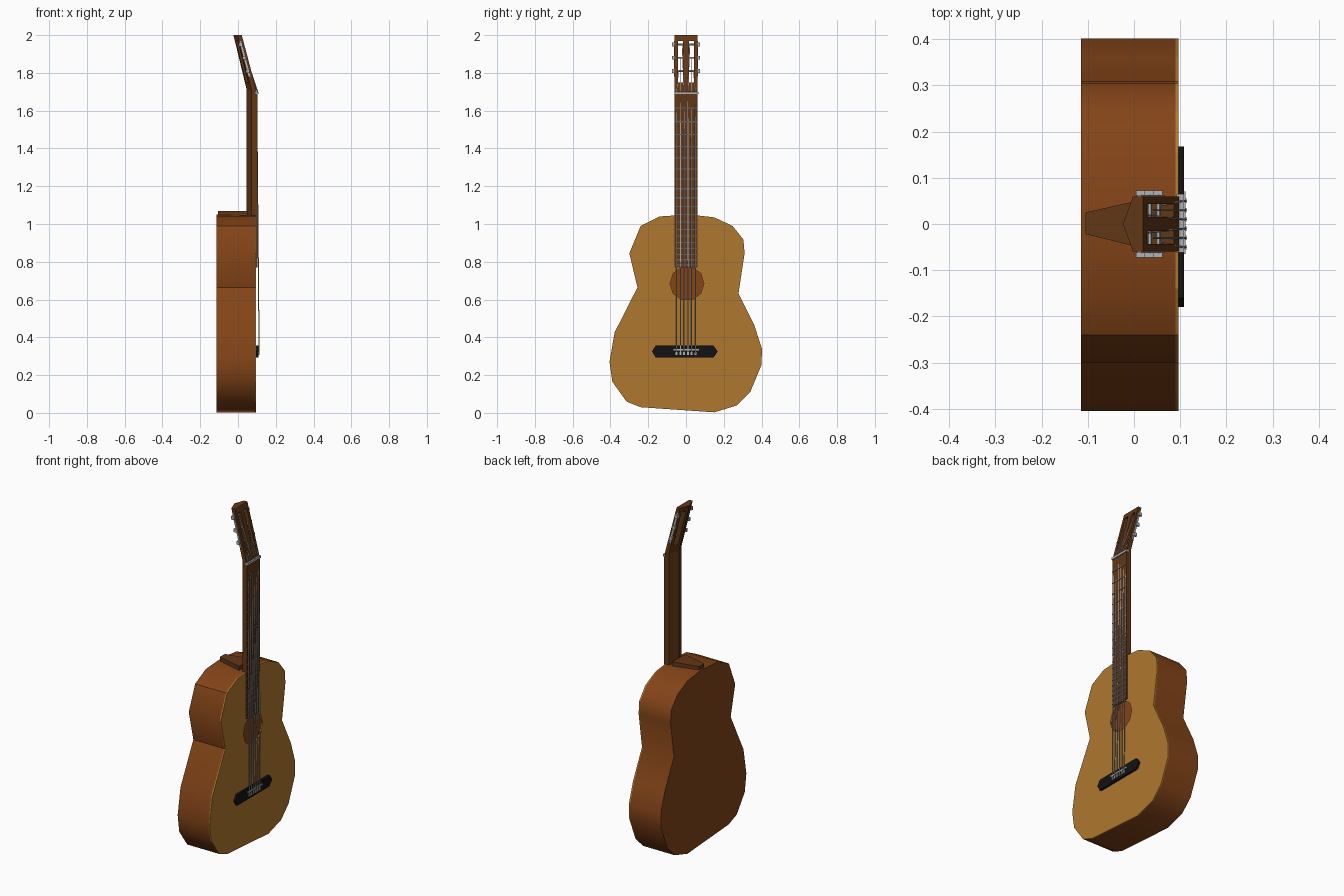
import bpy, bmesh, math
from mathutils import Vector

if "Cube" in bpy.data.objects:
    bpy.data.objects.remove(bpy.data.objects["Cube"], do_unlink=True)


def material(name, r, g, b):
    m = bpy.data.materials.new(name)
    m.use_nodes = True
    m.diffuse_color = (r, g, b, 1)
    m.node_tree.nodes["Principled BSDF"].inputs["Base Color"].default_value = (r, g, b, 1)
    return m


WOOD = material("red brown wood", .23, .058, .009)
SPRUCE = material("golden top wood", .43, .19, .028)
NECK = material("dark neck wood", .12, .038, .008)
BLACK = material("black wood", .006, .006, .006)
STEEL = material("pale metal", .45, .45, .45)
FRET = material("grey fret metal", .12, .12, .12)


def finish(name, bm, mat):
    bmesh.ops.recalc_face_normals(bm, faces=bm.faces)
    mesh = bpy.data.meshes.new(name)
    bm.to_mesh(mesh)
    bm.free()
    mesh.materials.append(mat)
    obj = bpy.data.objects.new(name, mesh)
    bpy.context.collection.objects.link(obj)
    return obj


def loft(name, rings, mat, cap_end=True):
    """Skin a list of equal-sized rings of points and cap the ends."""
    bm = bmesh.new()
    rows = [[bm.verts.new(p) for p in ring] for ring in rings]
    n = len(rows[0])
    for a, b in zip(rows, rows[1:]):
        for i in range(n):
            j = (i + 1) % n
            bm.faces.new((a[i], a[j], b[j], b[i]))
    bm.faces.new(rows[0])
    if cap_end:
        bm.faces.new(rows[-1])
    return finish(name, bm, mat)


def slab(name, outline, x0, x1, mat, cap_end=True):
    """Extrude a (y, z) outline along x."""
    return loft(name, [[(x, y, z) for y, z in outline] for x in (x0, x1)], mat, cap_end)


def box(name, x, y, z, mat):
    return slab(name, [(y[0], z[0]), (y[1], z[0]), (y[1], z[1]), (y[0], z[1])], x[0], x[1], mat)


def rod(name, start, end, radius, mat, sides=6):
    a, b = Vector(start), Vector(end)
    turn = (b - a).to_track_quat('Z', 'Y')
    ring = [turn @ Vector((radius * math.cos(t), radius * math.sin(t), 0))
            for t in (math.tau * i / sides for i in range(sides))]
    return loft(name, [[a + p for p in ring], [b + p for p in ring]], mat)


def apply_modifier(obj, kind, **settings):
    mod = obj.modifiers.new(kind.title(), kind)
    for key, value in settings.items():
        setattr(mod, key, value)
    bpy.context.view_layer.objects.active = obj
    bpy.ops.object.modifier_apply(modifier=mod.name)


def cut(obj, cutter):
    cutter.hide_render = True
    apply_modifier(obj, 'BOOLEAN', operation='DIFFERENCE', object=cutter, solver='EXACT')
    bpy.data.objects.remove(cutter, do_unlink=True)


# Body: hollow back and sides, closed by the top plate
outline = [(-.14, 1.04), (-.24, .99), (-.30, .845), (-.257, .664), (-.378, .426),
           (-.405, .27), (-.39, .165), (-.315, .06), (-.24, .03), (.15, .003),
           (.27, .04), (.34, .11), (.40, .255), (.402, .34), (.362, .463),
           (.278, .632), (.31, .844), (.304, .918), (.246, .99), (.15, 1.035), (.02, 1.05)]
body = slab("body_back_and_sides", outline, -.115, .09, WOOD, cap_end=False)
# The open shell's normals must point outwards
back = min(body.data.polygons, key=lambda f: f.center.x)
if back.normal.x > 0:
    body.data.flip_normals()
apply_modifier(body, 'SOLIDIFY', thickness=.008, offset=-1)
bpy.ops.object.select_all(action='DESELECT')
body.select_set(True)
bpy.context.view_layer.objects.active = body
bpy.ops.object.shade_smooth_by_angle(angle=math.radians(38))

# Top plate with a sound hole
top = slab("top_plate", outline, .088, .096, SPRUCE)
cut(top, rod("hole_cutter", (.05, .005, .685), (.15, .005, .685), .09, SPRUCE, 10))


# Neck and slotted headstock in one piece, with a ridged back
def neck_ring(front, z, depth, w=.06):
    return [(front, -w, z), (front, w, z), (front - depth / 2, w, z),
            (front - depth, 0, z), (front - depth / 2, -w, z)]


neck = loft("neck_and_headstock", [neck_ring(.097, 1.04, .051), neck_ring(.097, 1.71, .051),
                                   neck_ring(.02, 2.0, .044)], NECK)
for s in (-1, 1):
    cut(neck, box("slot_cutter", (-.2, .3), sorted((s * .015, s * .043)), (1.75, 1.97), NECK))

# Heel cap over the body
heel = [(-.105, -.022), (.05, -.06), (.05, .06), (-.105, .025)]
loft("neck_heel", [[(x, y, z) for x, y in heel] for z in (1.035, 1.07)], NECK)

# Fretboard, frets and nut
NUT, SADDLE = 1.69, .33
box("fretboard", (.094, .102), (-.06, .06), (.77, NUT), NECK)
for n in range(1, 20):
    z = NUT - (NUT - SADDLE) * (1 - 2 ** (-n / 12))
    box("fret", (.1, .104), (-.06, .06), (z - .003, z + .003), FRET)
box("nut", (.092, .108), (-.062, .065), (NUT - .003, NUT + .01), STEEL)

# Bridge and saddle
bridge = [(-.18, .325), (-.16, .292), (.145, .292), (.168, .325), (.145, .357), (-.16, .357)]
slab("bridge", bridge, .095, .108, BLACK)
box("saddle", (.106, .112), (-.065, .07), (SADDLE, SADDLE + .008), STEEL)


# Tuners on the sloping headstock
def head_front(z):
    return .097 - (z - 1.71) * .077 / .29


for s in (-1, 1):
    side = "left" if s > 0 else "right"
    strip = [(head_front(z) - dx, z) for dx, z in ((.012, 1.78), (.022, 1.78), (.022, 1.97), (.012, 1.97))]
    loft(side + "_tuner_plate", [[(x, y, z) for x, z in strip] for y in (s * .059, s * .063)], STEEL)
    for i, z in enumerate((1.81, 1.88, 1.95)):
        x = head_front(z) - .018
        rod(side + "_tuner_roller", (x, s * .012, z), (x, s * .062, z), .005, STEEL)
        box(side + "_tuner_button", (x - .011, x + .009), sorted((s * .062, s * .073)),
            (z - .01, z + .01), STEEL)
        # Strings: bridge to nut, then nut to roller
        y = s * (.05 - .02 * i)
        rod("string", (.112, y, .315), (.099, y, NUT), .0028, STEEL, 5)
        rod("head_string", (.106, y, NUT + .006), (x + .005, s * (.04 - .01 * i), z), .0022, STEEL, 5)
        box("string_tie", (.106, .114), (y - .005, y + .005), (.306, .322), STEEL)
